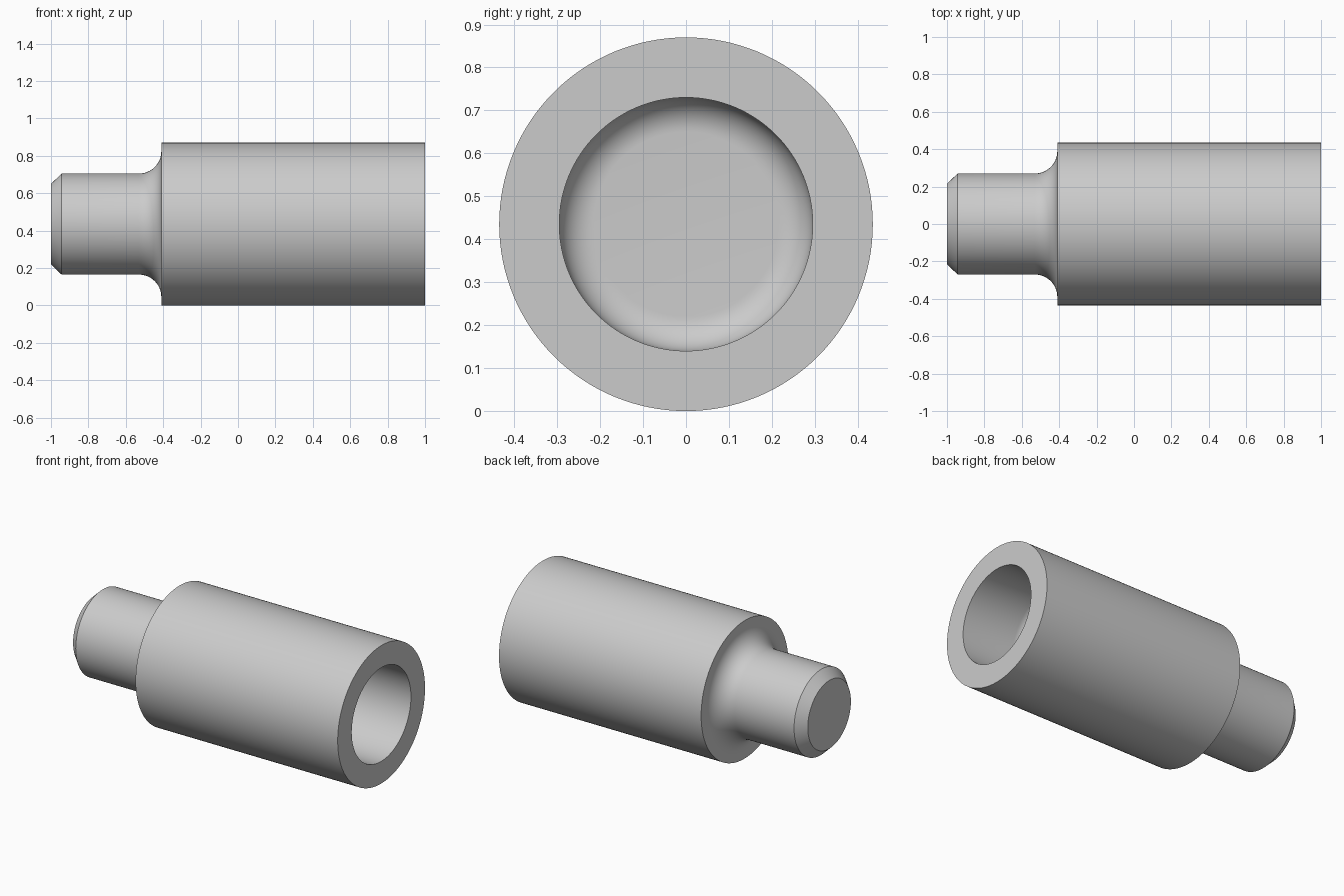
import bpy, bmesh
from math import sin, cos, pi, radians
from mathutils import Vector

if "Cube" in bpy.data.objects:
    bpy.data.objects.remove(bpy.data.objects["Cube"])

R = 0.435       # body radius, also the axis height
SEGMENTS = 128


def arc(cx, cr, radius, start, end, steps=12):
    """Points (x, r) along a circular arc, angles in degrees."""
    angles = [radians(start + (end - start) * i / steps) for i in range(steps + 1)]
    return [(cx + radius * cos(a), cr + radius * sin(a)) for a in angles]


def lathe(name, profile):
    """Revolve an (x, r) profile about the x axis, closing both ends with discs."""
    bm = bmesh.new()
    rings = []
    for x, r in profile:
        rings.append([bm.verts.new(Vector((x, r * cos(2 * pi * i / SEGMENTS),
                                           R + r * sin(2 * pi * i / SEGMENTS))))
                      for i in range(SEGMENTS)])
    for a, b in zip(rings, rings[1:]):
        for i in range(SEGMENTS):
            j = (i + 1) % SEGMENTS
            bm.faces.new((a[i], a[j], b[j], b[i]))
    bm.faces.new(rings[0])
    bm.faces.new(rings[-1])
    bmesh.ops.recalc_face_normals(bm, faces=bm.faces)
    mesh = bpy.data.meshes.new(name)
    bm.to_mesh(mesh)
    bm.free()
    obj = bpy.data.objects.new(name, mesh)
    bpy.context.collection.objects.link(obj)
    bpy.context.view_layer.objects.active = obj
    obj.select_set(True)
    bpy.ops.object.shade_smooth_by_angle(angle=radians(30))
    return obj


# Chamfered shaft, filleted shoulder, body, then the blind bore
profile = [(-1.0, 0.215), (-0.943, 0.27)]
profile += arc(-0.53, 0.39, 0.12, -90, 0)
profile += [(-0.41, R), (1.0, R), (1.0, 0.295)]
profile += arc(0.64, 0.215, 0.08, 90, 180)
lathe("stepped_sleeve", profile)
